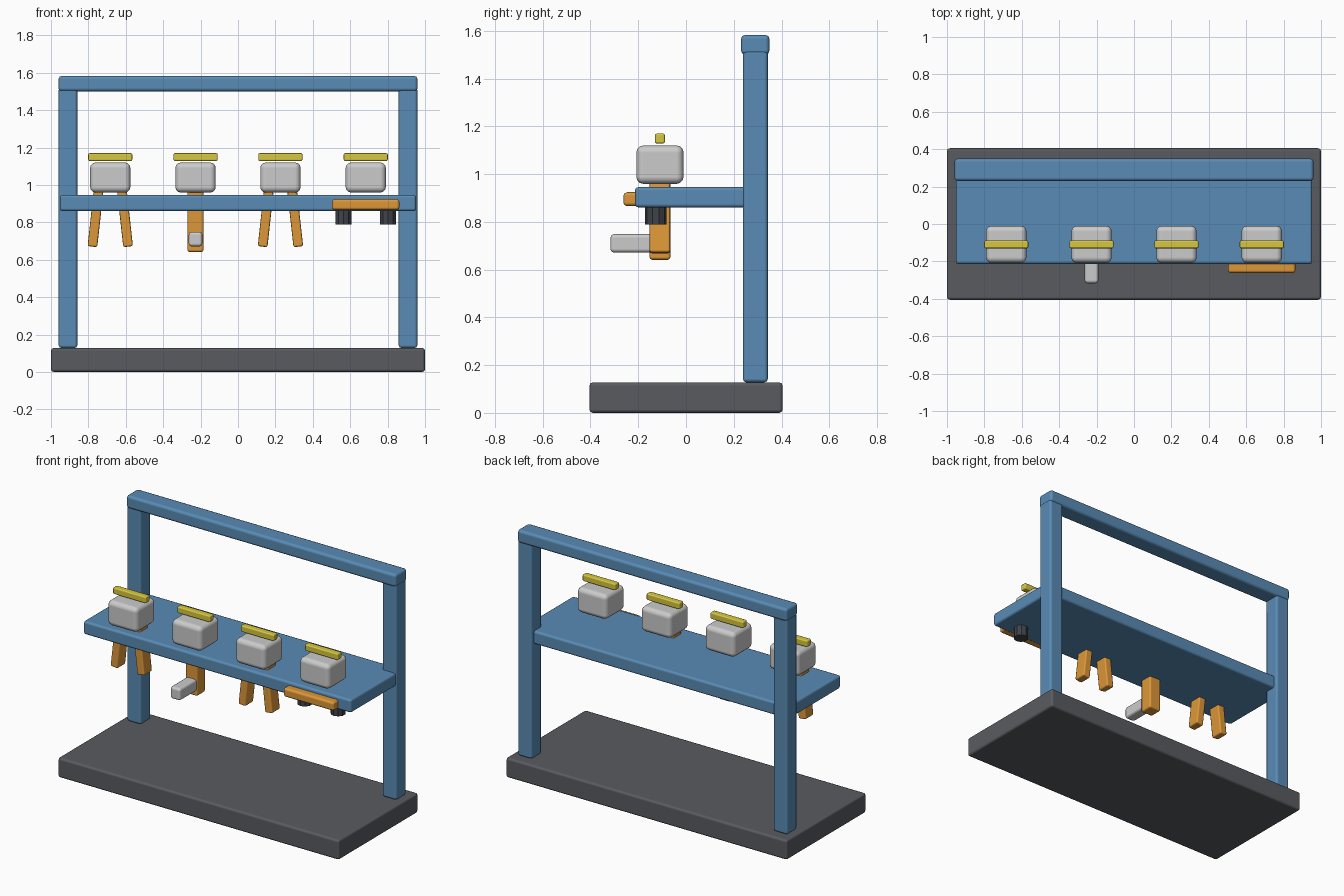
import bpy, math

if "Cube" in bpy.data.objects:
    bpy.data.objects.remove(bpy.data.objects["Cube"])


def material(name, rgb):
    m = bpy.data.materials.new(name)
    m.diffuse_color = (*rgb, 1)
    m.use_nodes = True
    m.node_tree.nodes["Principled BSDF"].inputs["Base Color"].default_value = m.diffuse_color
    return m


DARK = material("dark_grey", (0.10, 0.105, 0.117))
BLUE = material("blue", (0.10, 0.26, 0.46))
SILVER = material("light_grey", (0.55, 0.56, 0.58))
YELLOW = material("yellow", (0.68, 0.57, 0.05))
ORANGE = material("orange", (0.72, 0.31, 0.04))
BLACK = material("wheel_grey", (0.05, 0.055, 0.065))


def box(name, x, y, z, mat, bevel=0.015, tilt=0.0, segments=2):
    """Bevelled box from (min, max) ranges, optionally tilted about y."""
    bpy.ops.mesh.primitive_cube_add(size=1)
    ob = bpy.context.object
    ob.name = name
    ob.scale = [b - a for a, b in (x, y, z)]
    bpy.ops.object.transform_apply(location=False, rotation=False, scale=True)
    ob.location = [(a + b) / 2 for a, b in (x, y, z)]
    ob.rotation_euler.y = tilt
    bpy.ops.object.shade_smooth()
    mod = ob.modifiers.new("round_edges", "BEVEL")
    mod.width, mod.segments, mod.harden_normals = bevel, segments, True
    ob.data.materials.append(mat)
    return ob


def around(c, width):
    return (c - width / 2, c + width / 2)


# Stand: base, two posts, top beam and shelf
box("base", (-1, 1), (-0.405, 0.405), (0, 0.128), DARK)
for side, x in (("left", -0.909), ("right", 0.909)):
    box(f"{side}_post", around(x, 0.1), (0.238, 0.343), (0.128, 1.52), BLUE)
box("top_beam", (-0.96, 0.96), (0.23, 0.35), (1.5, 1.583), BLUE, 0.018)
box("shelf", (-0.953, 0.953), (-0.214, 0.318), (0.86, 0.946), BLUE)

# Four rounded blocks, each with a bar floating above
BAYS = (-0.683, -0.227, 0.227, 0.683)
for i, x in enumerate(BAYS, 1):
    box(f"block_{i}", around(x, 0.216), around(-0.109, 0.198), (0.959, 1.12),
        SILVER, 0.03, segments=3)
    box(f"bar_{i}", around(x, 0.236), around(-0.109, 0.042), (1.128, 1.17),
        YELLOW, 0.008)

# Splayed leg pairs under the first and third blocks
for i in (0, 2):
    for side, s in (("left", -1), ("right", 1)):
        box(f"{side}_leg_{i + 1}", around(BAYS[i] + s * 0.079, 0.052),
            around(-0.109, 0.086), around(0.819, 0.3), ORANGE, 0.01,
            tilt=-s * 0.11)

# Column with a forward foot under the second block
box("column", around(BAYS[1], 0.086), around(-0.109, 0.088), (0.641, 0.98),
    ORANGE, 0.012)
box("foot", around(BAYS[1], 0.073), (-0.317, -0.11), (0.671, 0.749), SILVER,
    0.016)

# Wheeled board at the fourth block
box("board", around(BAYS[3], 0.36), (-0.262, 0.01), (0.866, 0.924), ORANGE)
for side, s in (("left", -1), ("right", 1)):
    bpy.ops.mesh.primitive_cylinder_add(
        vertices=10, radius=0.045, depth=0.1,
        location=(BAYS[3] + s * 0.118, -0.127, 0.839))
    wheel = bpy.context.object
    wheel.name = f"{side}_wheel"
    wheel.data.materials.append(BLACK)
